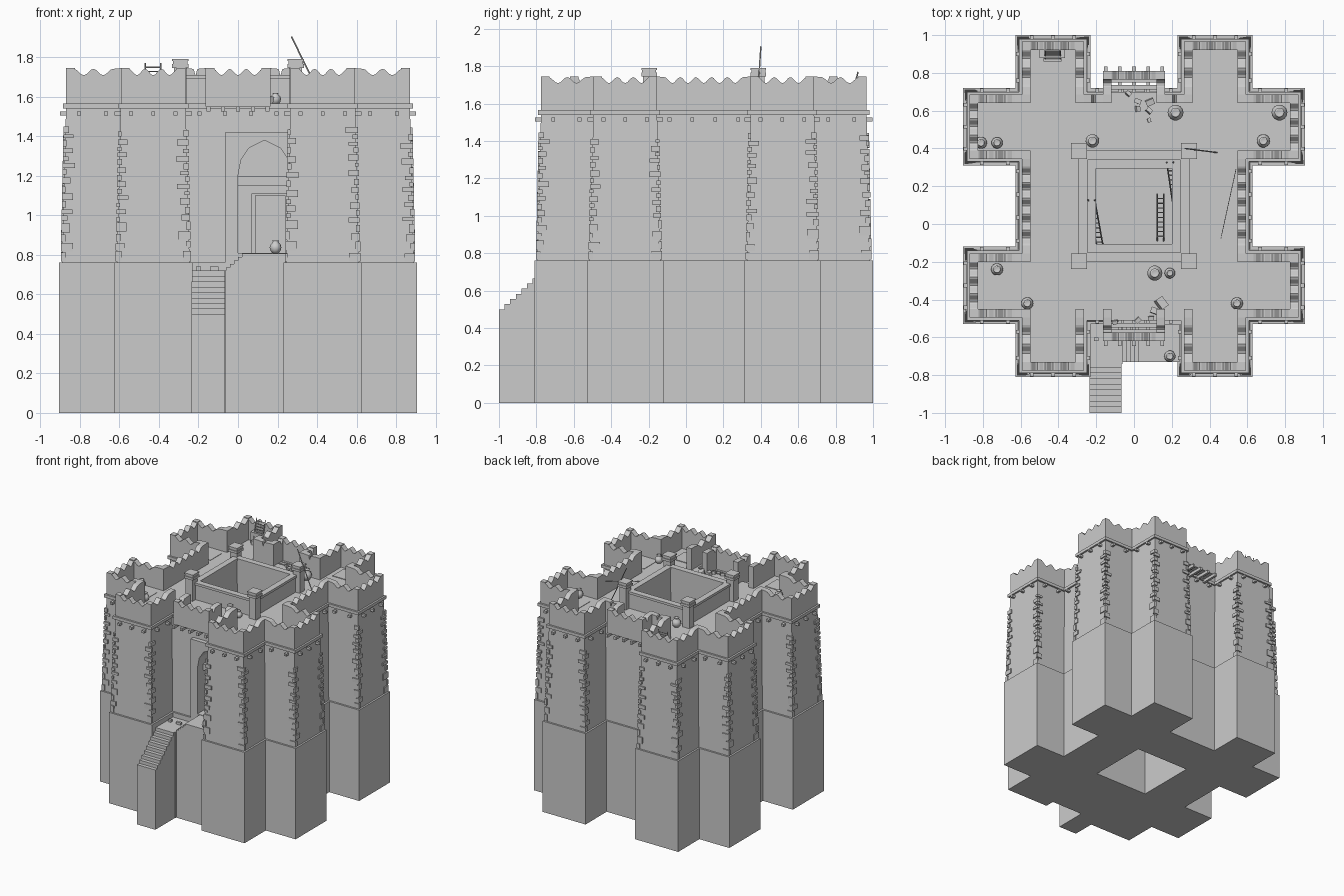
import bpy, bmesh, math, random
from mathutils import Vector, Matrix

old = bpy.data.objects.get("Cube")
if old:
    bpy.data.objects.remove(old)
random.seed(4)

stone = bpy.data.materials.new("pale_stone")
stone.use_nodes = True
stone.diffuse_color = (0.6, 0.6, 0.6, 1)
stone.node_tree.nodes["Principled BSDF"].inputs["Base Color"].default_value = (0.6, 0.6, 0.6, 1)

CY = 0.095                      # the plan mirrors about this y
BASE, DECK, TOP = 0.76, 1.56, 1.745


# ---------- helpers ----------
def finish(bm, name, smooth=False):
    bmesh.ops.recalc_face_normals(bm, faces=bm.faces)
    me = bpy.data.meshes.new(name)
    bm.to_mesh(me)
    bm.free()
    me.materials.append(stone)
    ob = bpy.data.objects.new(name, me)
    bpy.context.collection.objects.link(ob)
    for p in me.polygons:
        p.use_smooth = smooth
    return ob


def box(bm, x0, x1, y0, y1, z0, z1, turn=None):
    mid = Vector(((x0 + x1) / 2, (y0 + y1) / 2, (z0 + z1) / 2))
    m = Matrix.Translation(mid)
    if turn:
        m = m @ turn.to_4x4()
    bmesh.ops.create_cube(bm, size=1, matrix=m @ Matrix.Diagonal((x1 - x0, y1 - y0, z1 - z0, 1)))


def rod(bm, a, b, r, sides=6):
    a, b = Vector(a), Vector(b)
    d = b - a
    m = Matrix.Translation((a + b) / 2) @ d.to_track_quat('Z', 'Y').to_matrix().to_4x4()
    bmesh.ops.create_cone(bm, cap_ends=True, segments=sides, radius1=r, radius2=r, depth=d.length, matrix=m)


def loft(bm, lower, upper):
    a = [bm.verts.new(p) for p in lower]
    b = [bm.verts.new(p) for p in upper]
    n = len(a)
    bm.faces.new(a[::-1])
    bm.faces.new(b)
    for i in range(n):
        bm.faces.new((a[i], a[(i + 1) % n], b[(i + 1) % n], b[i]))


def cut(ob, cutter):
    mod = ob.modifiers.new("cut", 'BOOLEAN')
    mod.object, mod.operation, mod.solver = cutter, 'DIFFERENCE', 'EXACT'
    bpy.context.view_layer.update()
    me = bpy.data.meshes.new_from_object(ob.evaluated_get(bpy.context.evaluated_depsgraph_get()))
    ob.modifiers.clear()
    ob.data = me


def outline(inset, bay=False):
    """Cross-shaped plan with corner towers, moved inwards by inset."""
    q = [(.628, .215), (.905, .215), (.905, .625), (.628, .625), (.628, .905), (.23, .905), (.23, .625)]
    if bay:
        q += [(.2, .625), (.2, .75)]
    pts = q + [(-x, y) for x, y in q[::-1]]
    pts += [(-x, -y) for x, y in pts]
    pts = [Vector((x, y + CY)) for x, y in pts]
    out, n = [], len(pts)
    for i, p in enumerate(pts):
        e, f = (p - pts[i - 1]).normalized(), (pts[(i + 1) % n] - p).normalized()
        out.append(p + inset * (Vector((-e.y, e.x)) + Vector((-f.y, f.x))))
    return out


def ring(inset, z, bay=False):
    return [(p.x, p.y, z) for p in outline(inset, bay)]


# ---------- main masses ----------
bm = bmesh.new()
loft(bm, ring(0, 0), ring(0, BASE))
base = finish(bm, "base")
bm = bmesh.new()
loft(bm, ring(.015, BASE), ring(.035, DECK))
walls = finish(bm, "tower_walls")
bm = bmesh.new()
loft(bm, ring(.02, 1.54), ring(.02, DECK + .005))
ledge = finish(bm, "roof_ledge")

# courtyard shaft through everything
bm = bmesh.new()
box(bm, -.25, .25, CY - .255, CY + .255, -.5, 3)
shaft = finish(bm, "shaft_cutter")
for ob in (base, walls, ledge):
    cut(ob, shaft)
bpy.data.objects.remove(shaft)

# ---------- pointed doorway ----------
front = CY - .61
bm = bmesh.new()
box(bm, -.065, .25, front - .02, front + .02, .72, 1.42)
frame = finish(bm, "door_frame")
bm = bmesh.new()
arch = [(0, .81), (.27, .81), (.27, 1.2), (.255, 1.28), (.215, 1.34), (.135, 1.38), (.055, 1.34), (.015, 1.28), (0, 1.2)]
loft(bm, [(x, front - .05, z) for x, z in arch], [(x, front + .14, z) for x, z in arch])
cutter = finish(bm, "arch_cutter")
for ob in (walls, frame):
    cut(ob, cutter)
bpy.data.objects.remove(cutter)
bm = bmesh.new()
box(bm, 0, .27, front + .05, front + .14, 1.15, 1.2)
box(bm, 0, .07, front + .08, front + .14, .81, 1.15)
box(bm, .07, .27, front + .08, front + .14, 1.11, 1.15)
box(bm, .085, .24, front + .125, front + .14, .81, 1.1)
finish(bm, "door_surround")

# ---------- stairs and landing ----------
bm = bmesh.new()
steps = 9
for i in range(steps):
    y = -1 + i * .03
    box(bm, -.235, -.065, y, -.7, 0 if i == 0 else .5, .5 + i * .0275)
box(bm, -.24, -.06, -.74, front + .02, 0, .72)
for i in range(5):
    box(bm, -.06 + i * .02, .24, -.73, front + .02, 0 if i == 0 else .7, .735 + i * .018)
finish(bm, "entrance_stairs")

# ---------- parapet with scalloped crest ----------
bm = bmesh.new()
T = .045
pts = outline(.035, True)
for i, a in enumerate(pts):
    b = pts[(i + 1) % len(pts)]
    L = (b - a).length
    d = (b - a) / L
    inward = Vector((-d.y, d.x, 0)) * T
    lobes = max(1, round((L - .08) / .09))
    prof = [(0, DECK - .01), (L, DECK - .01), (L, TOP)]
    m = lobes * 8
    for k in range(m + 1):
        prof.append((L - .04 - (L - .08) * k / m, TOP - .02 + .016 * math.cos(2 * math.pi * k / 8)))
    prof.append((0, TOP))
    if L > .1:
        face = [Vector((a.x + d.x * s, a.y + d.y * s, z)) for s, z in prof]
        loft(bm, face, [v + inward for v in face])
for p in outline(.035 + T / 2, True):
    box(bm, p.x - T / 2, p.x + T / 2, p.y - T / 2, p.y + T / 2, DECK - .01, TOP)
finish(bm, "parapet")

# projecting bays: open floor of beams between the towers
bm = bmesh.new()
for s in (-1, 1):
    for x in (-.15, -.075, 0, .075, .15):
        ys = sorted((CY + s * .57, CY + s * .74))
        box(bm, x - .01, x + .01, *ys, 1.525, 1.55)
    for h in (.63, .665, .70):
        box(bm, -.165, .165, CY + s * h - .012, CY + s * h + .012, 1.55, 1.565)
finish(bm, "bay_beams")

# ---------- beam ends below the ledge, and corner stones ----------
ends, quoins = bmesh.new(), bmesh.new()
pts = outline(.03)
n = len(pts)
for i, a in enumerate(pts):
    b, before = pts[(i + 1) % n], pts[i - 1]
    d, e = (b - a).normalized(), (a - before).normalized()
    L = (b - a).length
    count = max(2, round(L / .12))
    for k in range(count):
        p = a + d * (L * (k + .5) / count)
        box(ends, p.x - .01, p.x + .01, p.y - .01, p.y + .01, 1.505, 1.525)
        q = p + Vector((d.y, -d.x)) * .017
        box(ends, q.x - .01, q.x + .01, q.y - .01, q.y + .01, 1.505, 1.525)
    if e.x * d.y - e.y * d.x < .5:
        continue
    z, long = BASE + .005, True
    while z < 1.42:
        low = z < .95
        h = random.uniform(.035, .055) if low else random.uniform(.018, .034)
        r1, r2 = random.uniform(.04, .065), random.uniform(.015, .03)
        if not long:
            r1, r2 = r2, r1
        out = .022 - .02 * (z - BASE)
        c = a + (Vector((d.y, -d.x)) + Vector((e.y, -e.x))) * out
        o = c - e * r1 + d * r2
        box(quoins, min(c.x, o.x), max(c.x, o.x), min(c.y, o.y), max(c.y, o.y), z, z + h)
        z += h + random.uniform(.004, .018)
        long = not long
finish(ends, "beam_ends")
finish(quoins, "corner_stones")

# ---------- courtyard ----------
bm = bmesh.new()
for lo, hi, z0, z1 in ((.25, .285, 1.5, 1.69), (.245, .295, 1.69, 1.71), (.2, .255, 1.16, 1.19)):
    for s in (-1, 1):
        xs = sorted((s * lo, s * hi))
        ys = sorted((CY + s * lo, CY + s * hi))
        box(bm, *xs, CY - hi, CY + hi, z0, z1)
        box(bm, -hi, hi, *ys, z0, z1)
box(bm, -.26, .26, CY - .26, CY + .26, .76, .78)
finish(bm, "courtyard_walls")
bm = bmesh.new()
for sx in (-1, 1):
    for sy in (-1, 1):
        for r, z0, z1 in ((.032, DECK, 1.75), (.042, 1.745, 1.765), (.037, 1.765, 1.78), (.042, 1.78, 1.79)):
            x, y = sx * .292, CY + sy * .292
            box(bm, x - r, x + r, y - r, y + r, z0, z1)
finish(bm, "courtyard_posts")

# ladders: foot, head, half width direction
bm = bmesh.new()
for a, b, w in (((-.18, -.12, .78), (-.225, .13, 1.2), (.017, 0, 0)),
                ((.14, -.09, .78), (.14, .16, 1.2), (.017, 0, 0)),
                ((.225, .09, .78), (.19, .33, 1.2), (.017, 0, 0)),
                ((-.43, .865, DECK), (-.43, .92, 1.77), (.04, 0, 0))):
    a, b, w = Vector(a), Vector(b), Vector(w)
    for s in (-1, 1):
        rod(bm, a + w * s, b + w * s, .004, 4)
    for k in range(1, 10):
        p = a.lerp(b, k / 10)
        rod(bm, p - w, p + w, .003, 4)
finish(bm, "ladders")

# ---------- roof fittings ----------
bm = bmesh.new()
for x, y in ((.42, .825), (.42, -.605), (-.435, -.605)):
    box(bm, x - .07, x + .07, y - .075, y + .075, DECK, DECK + .01)
for s in (-1, 1):
    for y in (-.335, .525):
        box(bm, s * .68 - .11, s * .68 + .11, y - .075, y + .075, DECK, DECK + .008)
box(bm, -.5, -.365, .88, .93, DECK, 1.66)
box(bm, -.48, -.385, .86, .88, DECK, 1.6)
finish(bm, "hatches_and_crate")
bm = bmesh.new()
rod(bm, (.27, .40, 1.905), (.44, .378, DECK), .004)
rod(bm, (.54, .29, 1.68), (.457, -.09, DECK), .002)
finish(bm, "spears")

# clay pots turned from one profile
bm = bmesh.new()
profile = [(0, 0), (.5, 0), (.85, .5), (1, 1), (.85, 1.5), (.5, 1.85), (.45, 2), (.62, 2.15), (.4, 2.15), (0, 1.9)]
for x, y, r in ((-.81, .43, .032), (-.725, .43, .03), (-.22, .44, .036), (.22, .59, .042), (.77, .59, .042),
                (.685, .44, .035), (-.725, -.24, .032), (-.565, -.42, .032), (.11, -.26, .04), (.19, -.26, .028),
                (.545, -.42, .032), (.19, -.7, .03)):
    floor = .807 if y < -.6 else DECK
    vs = [bm.verts.new((x + p * r, y, floor + h * r)) for p, h in profile]
    es = [bm.edges.new(pair) for pair in zip(vs, vs[1:])]
    bmesh.ops.spin(bm, geom=vs + es, cent=(x, y, 0), axis=(0, 0, 1), angle=2 * math.pi, steps=14)
bmesh.ops.remove_doubles(bm, verts=bm.verts, dist=.0005)
finish(bm, "clay_pots", True)

# loose stones
bm = bmesh.new()
for x, y, r in ((.02, .65, .018), (.085, .645, .022), (.08, .6, .016), (.02, .61, .015), (-.03, .69, .014), (.08, .55, .012),
                (.145, -.42, .03), (.11, -.46, .022), (.09, -.5, .016), (.02, -.51, .016), (-.1, -.52, .014)):
    turn = Matrix.Rotation(random.uniform(0, 3), 3, 'Z') @ Matrix.Rotation(random.uniform(0, .4), 3, 'X')
    box(bm, x - r, x + r, y - r * .7, y + r * .7, DECK, DECK + r * 1.5, turn)
for x in (-.2, -.13, -.11):
    box(bm, x - .012, x + .012, -.62, -.6, .72, .74)
finish(bm, "loose_stones")
